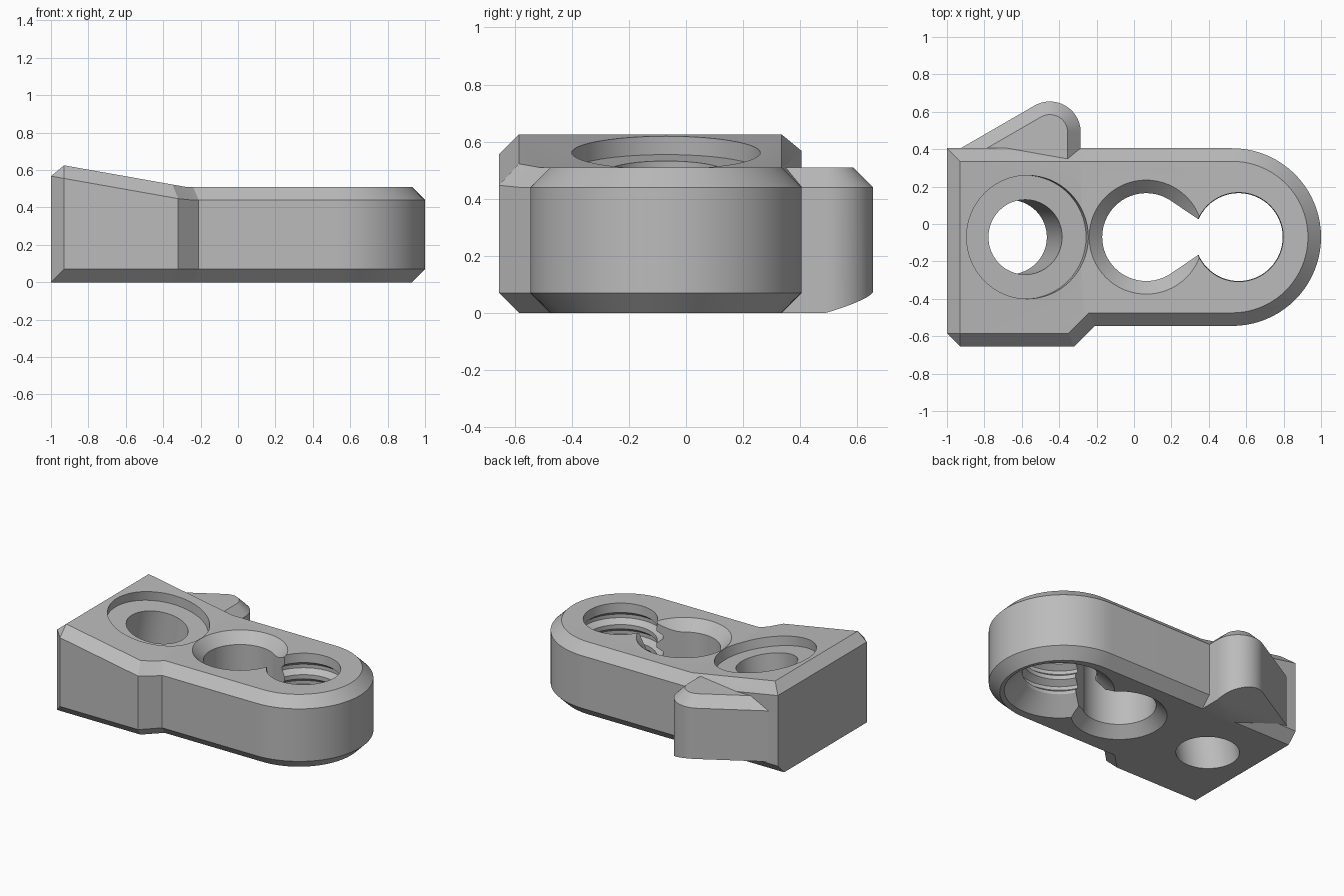
import bpy, bmesh
from math import sin, cos, radians, pi
from mathutils import Matrix, Vector

cube = bpy.data.objects.get("Cube")
if cube:
    bpy.data.objects.remove(cube, do_unlink=True)

grey = bpy.data.materials.new("plain grey")
grey.use_nodes = True
GREY = (0.5, 0.5, 0.5, 1)
grey.diffuse_color = GREY
grey.node_tree.nodes["Principled BSDF"].inputs["Base Color"].default_value = GREY

BEVEL = 0.07
MID_Y = -0.07
TILT = radians(10)
BREAK_X = -0.28


def top_height(x):
    """Flat deck that ramps up towards the block end."""
    return 0.51 + max(0, BREAK_X - x) * 0.177


def arc(cx, cy, r, start, end, steps):
    angles = [radians(start + (end - start) * i / steps) for i in range(steps + 1)]
    return [(cx + r * cos(a), cy + r * sin(a)) for a in angles]


def loft(rings, closed_top=True):
    """Skin a stack of equal rings and cap the ends."""
    bm = bmesh.new()
    rows = [[bm.verts.new(p) for p in ring] for ring in rings]
    n = len(rows[0])
    for low, high in zip(rows, rows[1:]):
        for i in range(n):
            j = (i + 1) % n
            bm.faces.new((low[i], low[j], high[j], high[i]))
    bm.faces.new(rows[0][::-1])
    if closed_top:
        bm.faces.new(rows[-1])
    return bm, rows


def make_object(name, bm):
    bmesh.ops.remove_doubles(bm, verts=bm.verts, dist=0.0001)
    bmesh.ops.recalc_face_normals(bm, faces=bm.faces)
    mesh = bpy.data.meshes.new(name)
    bm.to_mesh(mesh)
    bm.free()
    mesh.materials.append(grey)
    obj = bpy.data.objects.new(name, mesh)
    bpy.context.collection.objects.link(obj)
    return obj


def lathe(name, profile, matrix, sides=64):
    """Turned solid from (radius, height) pairs."""
    rings = [[(r * cos(2 * pi * i / sides), r * sin(2 * pi * i / sides), z)
              for i in range(sides)] for r, z in profile]
    bm, _ = loft(rings)
    bm.transform(matrix)
    return make_object(name, bm)


def combine(target, tool, operation):
    tool.hide_render = True
    mod = target.modifiers.new(operation, "BOOLEAN")
    mod.operation = operation
    mod.solver = "EXACT"
    mod.object = tool
    bpy.context.view_layer.objects.active = target
    bpy.ops.object.modifier_apply(modifier=mod.name)
    bpy.data.objects.remove(tool, do_unlink=True)


# Main body: outer outline and its inset, paired point by point
END_X, END_R = 0.525, 0.475
outer = [(-1, -0.585), (-0.93, -0.655), (-0.32, -0.655), (-0.25, -0.585), (-0.21, -0.545)]
outer += arc(END_X, MID_Y, END_R, -90, 90, 40) + [(BREAK_X, 0.405), (-1, 0.405)]
inner = [(-0.93, -0.585), (-0.93, -0.585), (-0.35, -0.585), (BREAK_X, -0.515), (-0.24, -0.475)]
inner += arc(END_X, MID_Y, END_R - BEVEL, -90, 90, 40) + [(BREAK_X, 0.335), (-0.93, 0.335)]
base = [(-1 if x < -0.9 else x, y) for x, y in inner]
body_bm, rows = loft([
    [(x, y, 0) for x, y in base],
    [(x, y, BEVEL) for x, y in outer],
    [(x, y, top_height(x) - BEVEL) for x, y in outer],
    [(x, y, top_height(x)) for x, y in inner]], closed_top=False)
top = rows[-1]
body_bm.faces.new(top[3:-1])
body_bm.faces.new(top[1:4] + top[-2:])
body = make_object("clamp_body", body_bm)

# Rounded side tab with a bevelled rim and slanted underside
TAB_X, TAB_Y, TAB_R = -0.45, 0.49, 0.165


def tab_outline(inset, tail_x):
    r = TAB_R - inset
    return ([(TAB_X + r, 0.3)] + arc(TAB_X, TAB_Y, r, 0, 120, 24)
            + [(tail_x, 0.405), (tail_x, 0.3)])


rim, crown = tab_outline(0, -0.927), tab_outline(BEVEL, -0.787)
tab_bm, _ = loft([[(x, y, 0) for x, y in rim],
                  [(x, y, 0.51 - BEVEL) for x, y in rim],
                  [(x, y, 0.51) for x, y in crown]])
cut = bmesh.ops.bisect_plane(
    tab_bm, geom=tab_bm.verts[:] + tab_bm.edges[:] + tab_bm.faces[:], dist=0.00001,
    plane_co=Vector((-0.927, 0.405, 0.082)), plane_no=Vector((0.165, -0.286, 1)),
    clear_inner=True)
bmesh.ops.holes_fill(tab_bm, edges=[e for e in tab_bm.edges if e.is_boundary], sides=0)
combine(body, make_object("side_tab", tab_bm), "UNION")

# Tilted counterbored hole, square to the ramp
bore_x = -0.57
tilted = Matrix.Translation((bore_x, MID_Y, top_height(bore_x))) @ Matrix.Rotation(TILT, 4, "Y")
combine(body, lathe("bolt_hole", [(0.2, -0.8), (0.2, -0.065), (0.33, -0.065), (0.33, 0.1)],
                    tilted), "DIFFERENCE")

# Middle hole, countersunk on both faces
combine(body, lathe("middle_hole", [(0.325, -0.02), (0.235, 0.07), (0.235, 0.44), (0.325, 0.53)],
                    Matrix.Translation((0.065, MID_Y, 0))), "DIFFERENCE")

# Threaded hole with a wide flare underneath
thread = [(0.37, -0.02), (0.24, 0.11)]
for i in range(3):
    z = 0.13 + 0.115 * i
    thread += [(0.235, z), (0.275, z + 0.03), (0.275, z + 0.055), (0.235, z + 0.085)]
thread.append((0.24, 0.55))
combine(body, lathe("threaded_hole", thread, Matrix.Translation((0.56, MID_Y, 0))), "DIFFERENCE")

# Tapered throat joining the two holes
half = [(0.1, 0.18), (0.183, 0.2035), (0.36, 0.085), (0.45, 0.085)]
throat = [(x, MID_Y - y) for x, y in half] + [(x, MID_Y + y) for x, y in reversed(half)]
throat_bm, _ = loft([[(x, y, z) for x, y in throat] for z in (-0.1, 0.7)])
combine(body, make_object("throat", throat_bm), "DIFFERENCE")

# Smooth rounds, keep crisp bevels
bpy.ops.object.select_all(action="DESELECT")
body.select_set(True)
bpy.context.view_layer.objects.active = body
bpy.ops.object.shade_smooth_by_angle(angle=radians(25))
